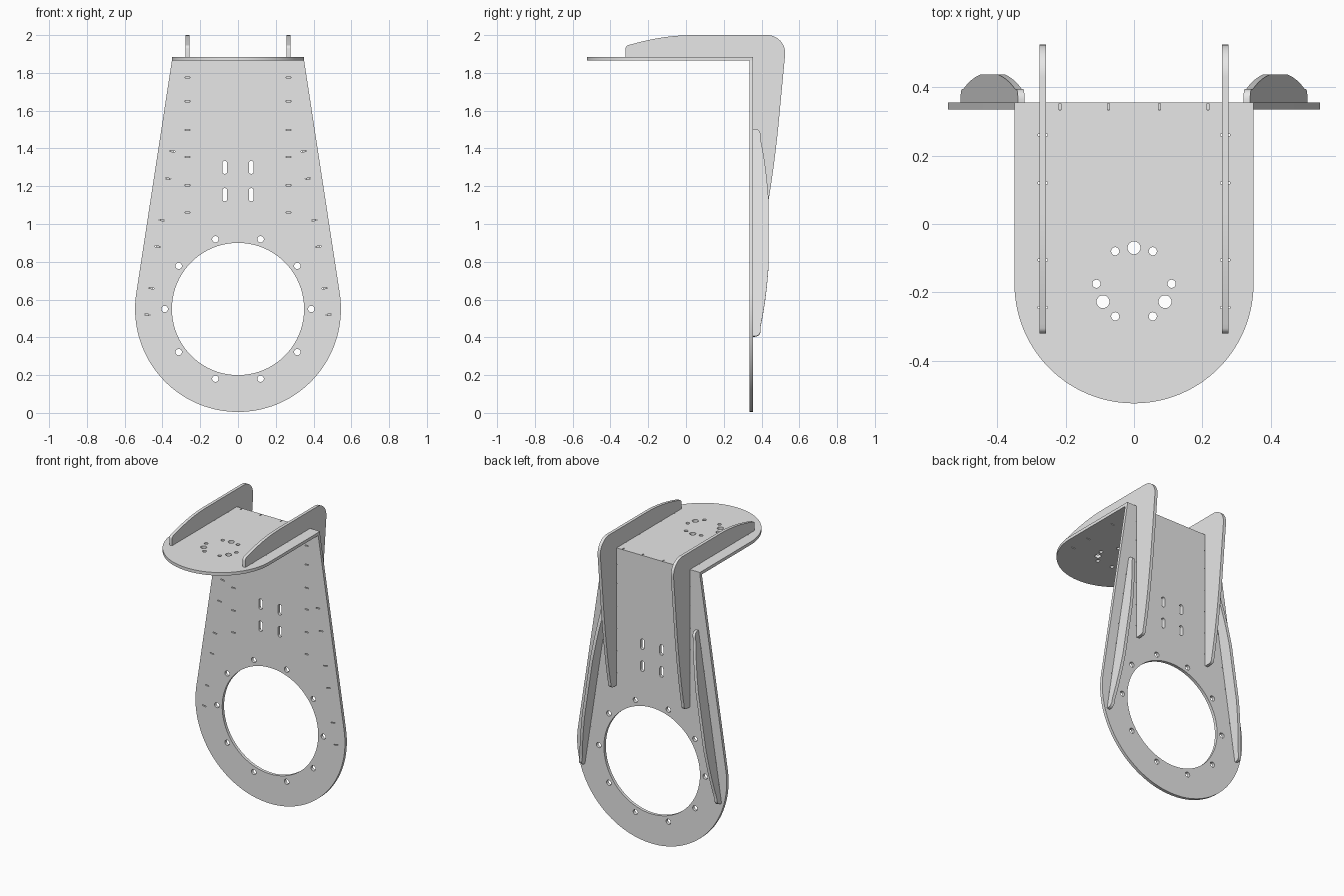
import bpy, bmesh, math
from mathutils import Matrix, Vector

if "Cube" in bpy.data.objects:
    bpy.data.objects.remove(bpy.data.objects["Cube"])

T = 0.02                       # sheet thickness
steel = bpy.data.materials.new("grey_steel")
steel.diffuse_color = (0.8, 0.8, 0.8, 1)
steel.use_nodes = True
steel.node_tree.nodes["Principled BSDF"].inputs["Base Color"].default_value = steel.diffuse_color


def arc(cx, cy, r, a0, a1, n):
    """Points along an arc, angles in degrees."""
    return [(cx + r * math.cos(math.radians(a0 + (a1 - a0) * i / n)),
             cy + r * math.sin(math.radians(a0 + (a1 - a0) * i / n))) for i in range(n + 1)]


def circle(cx, cy, r, n=20):
    return arc(cx, cy, r, 0, 360, n)[:-1]


def bend(p, c, q, n=10):
    """Quadratic curve from p to q pulled towards c."""
    p, c, q = Vector(p), Vector(c), Vector(q)
    return [tuple(p * (1 - t) ** 2 + c * 2 * t * (1 - t) + q * t * t)
            for t in (i / n for i in range(n + 1))]


def slit(cx, cy, w, h, angle=0):
    """Thin rectangular relief cut."""
    ca, sa = math.cos(angle), math.sin(angle)
    return [(cx + x * ca - y * sa, cy + x * sa + y * ca)
            for x, y in ((-w / 2, -h / 2), (w / 2, -h / 2), (w / 2, h / 2), (-w / 2, h / 2))]


def sheet(name, outline, holes, u, v, loc):
    """Cut a sheet with holes; u and v are the directions of its plane."""
    cu = bpy.data.curves.new(name + "_profile", 'CURVE')
    cu.dimensions, cu.fill_mode, cu.extrude = '2D', 'BOTH', T / 2
    for loop in [outline] + holes:
        sp = cu.splines.new('POLY')
        sp.points.add(len(loop) - 1)
        for pt, (x, y) in zip(sp.points, loop):
            pt.co = (x, y, 0, 1)
        sp.use_cyclic_u = True
    tmp = bpy.data.objects.new(name + "_profile", cu)
    bpy.context.collection.objects.link(tmp)
    bpy.context.view_layer.update()
    me = bpy.data.meshes.new_from_object(tmp.evaluated_get(bpy.context.evaluated_depsgraph_get()))
    bpy.data.objects.remove(tmp)
    u, v = Vector(u), Vector(v)
    rot = Matrix((u, v, u.cross(v))).transposed().to_4x4()
    me.transform(Matrix.Translation(loc) @ rot)
    bm = bmesh.new()
    bm.from_mesh(me)
    bmesh.ops.remove_doubles(bm, verts=bm.verts, dist=1e-5)
    bmesh.ops.recalc_face_normals(bm, faces=bm.faces)
    bm.to_mesh(me)
    bm.free()
    me.name = name
    me.materials.clear()
    me.materials.append(steel)
    ob = bpy.data.objects.new(name, me)
    bpy.context.collection.objects.link(ob)
    bpy.ops.object.select_all(action='DESELECT')
    ob.select_set(True)
    bpy.context.view_layer.objects.active = ob
    bpy.ops.object.shade_smooth_by_angle(angle=math.radians(30))
    return ob


tilt = math.radians(8.7)       # slope of the back plate's sides

# Back plate: teardrop with a large opening and a ring of bolt holes
outline = [(0.35, 1.865)] + arc(0, 0.55, 0.545, 8.7, -188.7, 72) + [(-0.35, 1.865)]
holes = [circle(0, 0.55, 0.35, 80)]
for i in range(10):
    a = math.radians(36 * i)
    holes.append(circle(0.388 * math.cos(a), 0.55 + 0.388 * math.sin(a), 0.017))
for s in (-1, 1):
    for z in (1.155, 1.30):    # adjustment slots
        holes.append(arc(s * 0.07, z + 0.022, 0.013, 0, 180, 8)
                     + arc(s * 0.07, z - 0.022, 0.013, 180, 360, 8))
    for z in (1.06, 1.205, 1.355, 1.497, 1.65, 1.775):
        holes.append(slit(s * 0.267, z, 0.028, 0.006))
    for z in (0.52, 0.66, 0.88, 1.02, 1.24, 1.385):
        holes.append(slit(s * (0.48 - 0.153 * (z - 0.52)), z, 0.028, 0.006, s * tilt))
sheet("back_plate", outline, holes, (1, 0, 0), (0, 0, 1), (0, 0.345, 0))

# Top plate: rounded front, mounting hole pattern
outline = [(0.35, 0.355)] + arc(0, -0.175, 0.35, 0, -180, 56) + [(-0.35, 0.355)]
holes = [circle(0.105 * math.cos(a), -0.175 + 0.105 * math.sin(a), 0.019)
         for a in map(math.radians, (90, 210, 330))]
holes += [circle(0.11 * math.cos(a), -0.175 + 0.11 * math.sin(a), 0.012)
          for a in map(math.radians, range(0, 360, 60))]
for s in (-1, 1):
    holes += [slit(s * 0.267, y, 0.028, 0.006) for y in (0.26, 0.12, -0.105, -0.245)]
    holes += [slit(s * x, 0.343, 0.006, 0.02) for x in (0.075, 0.217)]
sheet("top_plate", outline, holes, (1, 0, 0), (0, 1, 0), (0, 0, 1.875))

# Corner ribs wrapping over the top and down the back
corner = ([(0.355, 1.885), (-0.32, 1.885)] + arc(-0.30, 1.928, 0.02, 180, 105, 5)
          + bend((-0.29, 1.951), (-0.12, 2.0), (0.04, 2.0))
          + arc(0.43, 1.905, 0.095, 90, -5, 14)
          + bend((0.487, 1.5), (0.455, 1.2), (0.415, 1.01))
          + arc(0.39, 1.005, 0.025, 0, -90, 5) + [(0.355, 0.98)])

# Side ribs following the sloped edges, profile measured along the slope
h = 0.555
end = bend((0.437, 0.18), (0.425, 0.36), (0.395, 0.50)) + arc(0.365, 0.525, 0.03, -5, 90, 6)
side = [(y, -v) for y, v in reversed(end)] + end
side = [(0.355, -h)] + side + [(0.355, h)]

for s, tag in ((-1, "left"), (1, "right")):
    sheet("corner_rib_" + tag, corner, [], (0, 1, 0), (0, 0, 1), (s * 0.267, 0, 0))
    sheet("side_rib_" + tag, side, [], (0, 1, 0),
          (-s * math.sin(tilt), 0, math.cos(tilt)), (s * 0.414, 0, 0.953))
